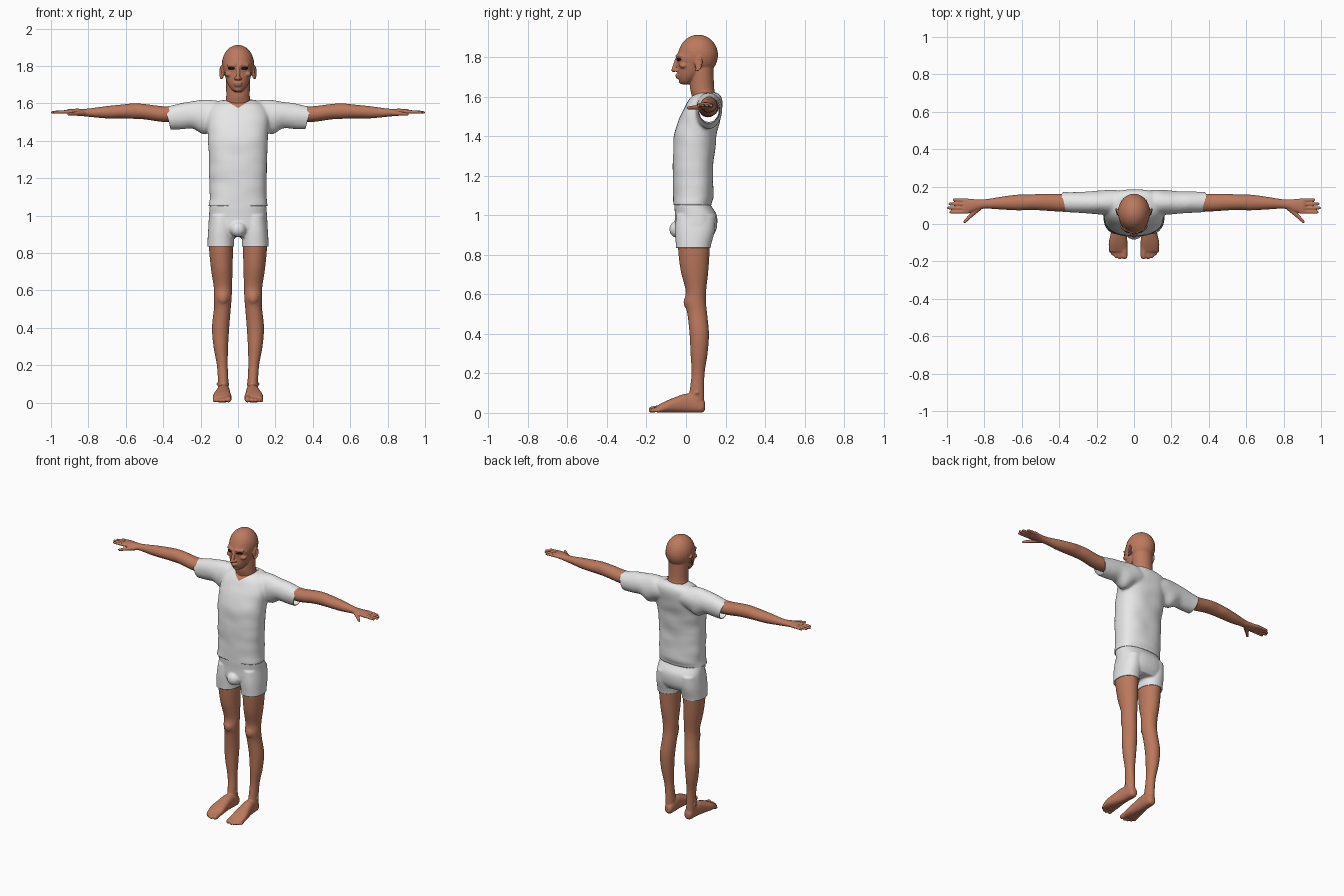
import bpy, bmesh, math
from mathutils import Vector, Matrix, noise


def material(name, rgb):
    m = bpy.data.materials.new(name)
    m.diffuse_color = (*rgb, 1)
    return m


SKIN = material("skin", (0.50, 0.19, 0.11))
CLOTH = material("white cloth", (0.80, 0.80, 0.80))
DARK = material("dark lashes", (0.015, 0.01, 0.008))


def smooth_rows(rows, steps=5):
    """Catmull-Rom interpolation of section rows."""
    out = []
    for i in range(len(rows) - 1):
        a, b, c, d = rows[max(i - 1, 0)], rows[i], rows[i + 1], rows[min(i + 2, len(rows) - 1)]
        for s in range(steps):
            t = s / steps
            out.append([0.5 * (2 * q + (r - p) * t + (2 * p - 5 * q + 4 * r - w) * t * t
                               + (3 * q - p - 3 * r + w) * t ** 3) for p, q, r, w in zip(a, b, c, d)])
    return out + [list(rows[-1])]


def tube(bm, axis, rows, power=2.0, n=40):
    """Loft of ellipses; row = position on axis, two centre values, two radii."""
    rings = []
    for t, c1, c2, r1, r2 in smooth_rows(rows):
        ring = []
        for k in range(n):
            a = 2 * math.pi * k / n
            u = c1 + r1 * math.copysign(abs(math.cos(a)) ** (2 / power), math.cos(a))
            v = c2 + r2 * math.copysign(abs(math.sin(a)) ** (2 / power), math.sin(a))
            ring.append(bm.verts.new({"x": (t, u, v), "y": (u, t, v), "z": (u, v, t)}[axis]))
        rings.append(ring)
    for p, q in zip(rings, rings[1:]):
        for k in range(n):
            bm.faces.new((p[k], p[(k + 1) % n], q[(k + 1) % n], q[k]))
    bm.faces.new(rings[0])
    bm.faces.new(rings[-1])


def blob(bm, centre, radii, turn=0.0):
    m = Matrix.Translation(centre) @ Matrix.Rotation(turn, 4, "Z") @ Matrix.Diagonal((*radii, 1))
    bmesh.ops.create_uvsphere(bm, u_segments=28, v_segments=18, radius=1, matrix=m)


def bone(bm, p, q, r1, r2):
    """Round-ended tapered rod."""
    p, q = Vector(p), Vector(q)
    m = Matrix.Translation((p + q) / 2) @ (q - p).to_track_quat("Z", "Y").to_matrix().to_4x4()
    bmesh.ops.create_cone(bm, cap_ends=True, segments=18, radius1=r1, radius2=r2,
                          depth=(q - p).length, matrix=m)
    blob(bm, p, (r1,) * 3)
    blob(bm, q, (r2,) * 3)


def bake(ob):
    """Replace the mesh by its modified result."""
    dg = bpy.context.evaluated_depsgraph_get()
    me = bpy.data.meshes.new_from_object(ob.evaluated_get(dg))
    ob.modifiers.clear()
    ob.data = me


def finish(name, bm, mats, voxel=0, relax=3, mirror=False):
    bmesh.ops.recalc_face_normals(bm, faces=bm.faces)
    me = bpy.data.meshes.new(name)
    bm.to_mesh(me)
    bm.free()
    ob = bpy.data.objects.new(name, me)
    bpy.context.collection.objects.link(ob)
    if voxel:
        r = ob.modifiers.new("fuse", "REMESH")
        r.mode = "VOXEL"
        r.voxel_size = voxel
        s = ob.modifiers.new("relax", "SMOOTH")
        s.factor, s.iterations = 0.5, relax
    if mirror:
        ob.modifiers.new("mirror", "MIRROR").use_mirror_merge = False
    bake(ob)
    ob.data.materials.clear()
    for m in mats:
        ob.data.materials.append(m)
    for p in ob.data.polygons:
        p.use_smooth = True
        p.material_index = 0
    return ob


def cut(bm, point, normal, clear=True):
    bmesh.ops.bisect_plane(bm, geom=bm.verts[:] + bm.edges[:] + bm.faces[:], dist=1e-5,
                           plane_co=point, plane_no=normal, clear_outer=clear)


def hem(ob):
    s = ob.modifiers.new("cloth thickness", "SOLIDIFY")
    s.thickness, s.offset = 0.004, -1


# head and neck
bm = bmesh.new()
blob(bm, (0, 0.062, 1.81), (0.086, 0.1, 0.103))
tube(bm, "z", [(1.662, 0, 0, 0.02, 0.02), (1.675, 0, 0.002, 0.036, 0.034), (1.70, 0, 0.015, 0.053, 0.057),
               (1.73, 0, 0.025, 0.065, 0.069), (1.77, 0, 0.03, 0.074, 0.074),
               (1.80, 0, 0.035, 0.079, 0.083), (1.85, 0, 0.05, 0.075, 0.08)])
tube(bm, "z", [(1.53, 0, 0.095, 0.07, 0.06), (1.60, 0, 0.09, 0.068, 0.06), (1.64, 0, 0.082, 0.063, 0.061),
               (1.70, 0, 0.08, 0.064, 0.06), (1.76, 0, 0.08, 0.065, 0.06)])
bone(bm, (0, -0.046, 1.79), (0, -0.062, 1.735), 0.009, 0.012)          # nose
blob(bm, (0, -0.044, 1.709), (0.024, 0.011, 0.006))                    # lips
blob(bm, (0, -0.041, 1.697), (0.020, 0.011, 0.006))
blob(bm, (0, -0.020, 1.677), (0.022, 0.016, 0.014))                    # chin
for s in (-1, 1):
    blob(bm, (s * 0.012, -0.052, 1.733), (0.009, 0.012, 0.008))        # nostril wing
    bone(bm, (s * 0.014, -0.044, 1.805), (s * 0.052, -0.026, 1.805), 0.009, 0.009)   # brow
    blob(bm, (s * 0.048, -0.012, 1.757), (0.024, 0.022, 0.016))        # cheekbone
    blob(bm, (s * 0.083, 0.060, 1.765), (0.009, 0.016, 0.031))         # ear
    rim = [(s * (0.089 + 0.006 * math.cos(a)), 0.062 + 0.016 * math.cos(a) + 0.006 * math.sin(a),
            1.765 + 0.032 * math.sin(a)) for a in [math.radians(d) for d in range(-110, 171, 40)]]
    for p, q in zip(rim, rim[1:]):
        bone(bm, p, q, 0.0055, 0.0055)
finish("head", bm, [SKIN], 0.004)

# dark eyes and lashes
bm = bmesh.new()
for s in (-1, 1):
    blob(bm, (s * 0.034, -0.035, 1.788), (0.021, 0.0115, 0.0075), s * 0.35)
finish("eyes", bm, [DARK])

# arms with hands
bm = bmesh.new()
tube(bm, "x", [(0.15, 0.11, 1.54, 0.045, 0.045), (0.30, 0.117, 1.543, 0.047, 0.043),
               (0.40, 0.114, 1.543, 0.047, 0.042), (0.50, 0.117, 1.556, 0.044, 0.041),
               (0.56, 0.116, 1.559, 0.041, 0.041), (0.62, 0.115, 1.557, 0.042, 0.037),
               (0.70, 0.112, 1.553, 0.035, 0.033), (0.78, 0.108, 1.551, 0.026, 0.024),
               (0.82, 0.105, 1.551, 0.026, 0.020), (0.86, 0.099, 1.554, 0.034, 0.018),
               (0.90, 0.096, 1.556, 0.041, 0.014), (0.915, 0.095, 1.556, 0.037, 0.010)])
for y0, x1, y1 in ((0.126, 0.962, 0.129), (0.105, 0.985, 0.108), (0.085, 0.993, 0.086), (0.065, 0.980, 0.063)):
    bone(bm, (0.89, y0, 1.556), (x1, y1, 1.553), 0.0105, 0.0075)       # fingers
bone(bm, (0.83, 0.085, 1.548), (0.873, 0.045, 1.545), 0.015, 0.011)    # thumb
bone(bm, (0.873, 0.045, 1.545), (0.905, 0.012, 1.543), 0.011, 0.008)
finish("arms", bm, [SKIN], 0.004, 3, True)

# legs with feet
bm = bmesh.new()
tube(bm, "z", [(0.90, 0.09, 0.042, 0.062, 0.08), (0.83, 0.091, 0.04, 0.064, 0.08),
               (0.72, 0.087, 0.043, 0.058, 0.070), (0.62, 0.081, 0.050, 0.049, 0.052),
               (0.56, 0.081, 0.047, 0.047, 0.054), (0.50, 0.084, 0.057, 0.045, 0.050),
               (0.40, 0.093, 0.067, 0.046, 0.049), (0.30, 0.092, 0.066, 0.039, 0.043),
               (0.20, 0.084, 0.061, 0.029, 0.033), (0.11, 0.079, 0.055, 0.028, 0.037),
               (0.05, 0.077, 0.050, 0.029, 0.042), (0.02, 0.077, 0.050, 0.026, 0.038)])
blob(bm, (0.081, 0.012, 0.56), (0.03, 0.024, 0.036))                   # kneecap
blob(bm, (0.081, 0.055, 0.10), (0.035, 0.015, 0.015))                  # ankle
tube(bm, "y", [(0.097, 0.074, 0.034, 0.014, 0.018), (0.082, 0.074, 0.036, 0.027, 0.034),
               (0.04, 0.075, 0.046, 0.032, 0.045), (0.0, 0.078, 0.049, 0.035, 0.048),
               (-0.05, 0.082, 0.041, 0.042, 0.040), (-0.10, 0.085, 0.031, 0.050, 0.030),
               (-0.14, 0.085, 0.021, 0.047, 0.019), (-0.15, 0.085, 0.020, 0.042, 0.013)], 2.4)
for x, tip, r in ((0.051, -0.172, 0.016), (0.076, -0.178, 0.0115), (0.095, -0.172, 0.0105),
                  (0.112, -0.160, 0.010), (0.126, -0.145, 0.009)):
    bone(bm, (x, tip + 0.05, 0.026), (x, tip, r + 0.001), r, r)        # toes
finish("legs", bm, [SKIN], 0.005, 3, True)

# shorts
bm = bmesh.new()
tube(bm, "z", [(1.13, 0, 0.035, 0.135, 0.085), (1.06, 0, 0.032, 0.150, 0.090), (1.0, 0, 0.05, 0.155, 0.106),
               (0.93, 0, 0.05, 0.157, 0.104), (0.885, 0, 0.05, 0.140, 0.080)], 2.4)
for s in (-1, 1):
    tube(bm, "z", [(0.79, s * 0.092, 0.037, 0.071, 0.088), (0.84, s * 0.092, 0.037, 0.071, 0.088),
                   (0.92, s * 0.090, 0.045, 0.070, 0.100), (1.0, s * 0.085, 0.05, 0.065, 0.100)], 2.2)
blob(bm, (0, -0.046, 0.928), (0.043, 0.038, 0.042))
shorts = finish("shorts", bm, [CLOTH], 0.006, 4)
bm = bmesh.new()
bm.from_mesh(shorts.data)
cut(bm, (0, 0, 0.835), (0, 0, -1))
cut(bm, (0, 0, 1.10), (0, 0, 1))
bm.to_mesh(shorts.data)
bm.free()
hem(shorts)

# shirt body and sleeves
bm = bmesh.new()
tube(bm, "z", [(1.01, 0, 0.03, 0.155, 0.095), (1.06, 0, 0.031, 0.157, 0.097), (1.10, 0, 0.037, 0.152, 0.103),
               (1.20, 0, 0.036, 0.155, 0.102), (1.30, 0, 0.038, 0.156, 0.104), (1.40, 0, 0.047, 0.160, 0.108),
               (1.47, 0, 0.065, 0.165, 0.106), (1.53, 0, 0.082, 0.165, 0.099), (1.58, 0, 0.098, 0.150, 0.086),
               (1.605, 0, 0.105, 0.120, 0.068), (1.618, 0, 0.11, 0.09, 0.045)], 2.4)
for s in (-1, 1):
    tube(bm, "x", [(s * 0.05, 0.115, 1.54, 0.06, 0.06), (s * 0.12, 0.115, 1.54, 0.066, 0.077),
                   (s * 0.18, 0.115, 1.527, 0.065, 0.092), (s * 0.24, 0.115, 1.538, 0.059, 0.072),
                   (s * 0.30, 0.116, 1.533, 0.056, 0.069), (s * 0.38, 0.117, 1.522, 0.054, 0.062),
                   (s * 0.43, 0.117, 1.522, 0.054, 0.062)])
shirt = finish("shirt", bm, [CLOTH, SKIN], 0.008, 5)
bm = bmesh.new()
bm.from_mesh(shirt.data)
bm.normal_update()
for v, n in [(v, v.normal.copy()) for v in bm.verts]:                  # soft folds
    v.co += n * 0.004 * noise.noise(Vector((v.co.x * 9, v.co.y * 9, v.co.z * 14)))
cut(bm, (0, 0, 1.052), (0, 0, -1))
for s in (-1, 1):
    cut(bm, (s * 0.375, 0, 1.52), (s, 0, -0.25))
    cut(bm, (0, 0, 1.575), (s * -0.64, 0, 1), False)                   # V-neck edges
for f in bm.faces:
    c = f.calc_center_median()
    if c.z > 1.575 + 0.64 * abs(c.x) and c.y < 0.13:
        f.material_index = 1
bm.to_mesh(shirt.data)
bm.free()
hem(shirt)
